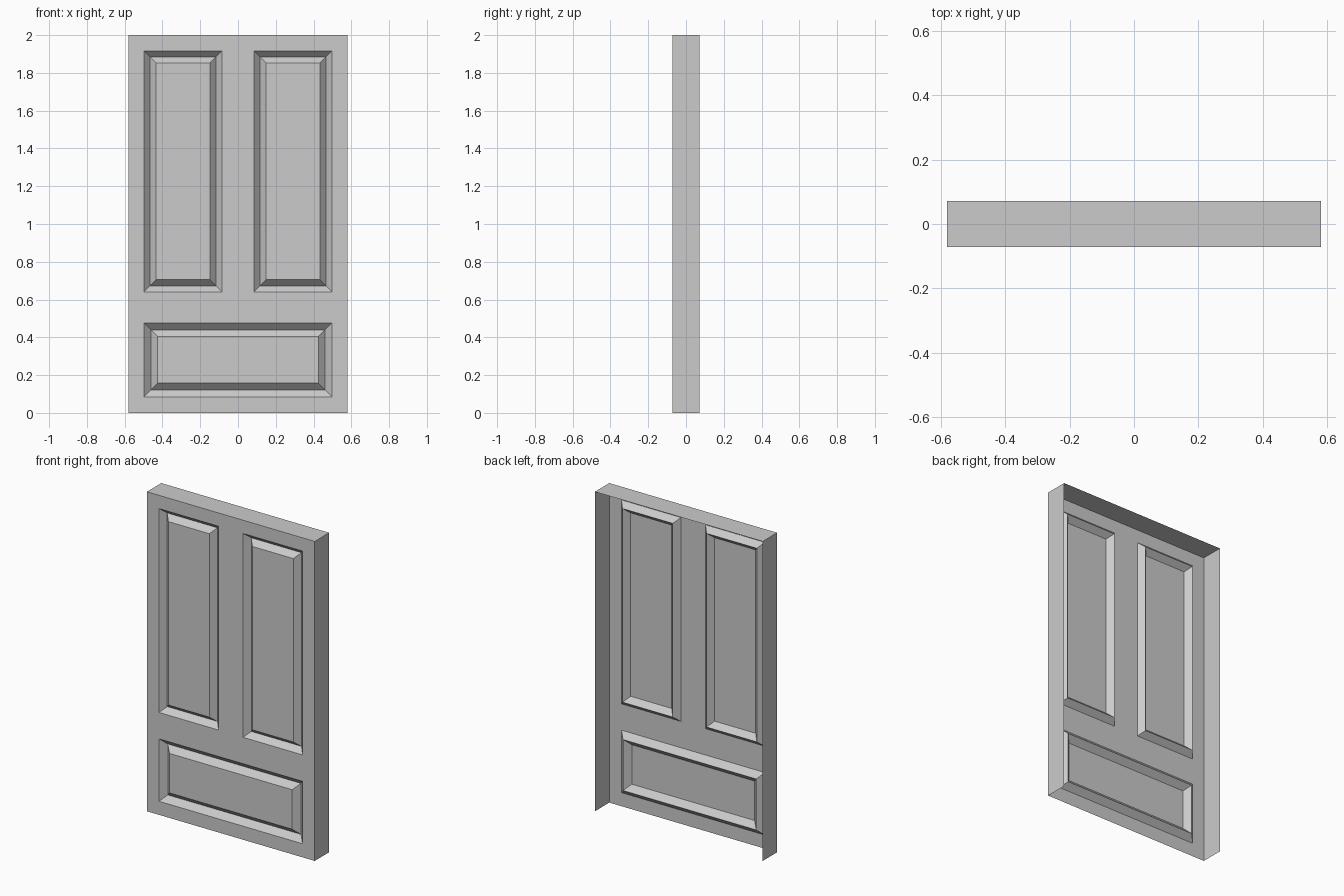
import bpy, bmesh

if "Cube" in bpy.data.objects:
    bpy.data.objects.remove(bpy.data.objects["Cube"])

HW, HD, H = 0.581, 0.071, 2.0      # half width, half depth, height


def finish(bm, name):
    me = bpy.data.meshes.new(name)
    bm.to_mesh(me)
    bm.free()
    ob = bpy.data.objects.new(name, me)
    bpy.context.collection.objects.link(ob)
    return ob


def v_groove(bm, faces, width, depth):
    """Sink a V-shaped moulding around a flat panel, returning to face level."""
    for dy in (depth, -depth):
        bmesh.ops.inset_region(bm, faces=faces, thickness=width, use_even_offset=True)
        verts = list({v for f in faces for v in f.verts})
        bmesh.ops.translate(bm, verts=verts, vec=(0, dy, 0))


# Door face: a grid of stiles and rails with moulded panels
xs = [-HW, -0.497, -0.085, 0.085, 0.497, HW]
zs = [0, 0.085, 0.476, 0.641, 1.917, H]
bm = bmesh.new()
grid = [[bm.verts.new((x, -HD, z)) for x in xs] for z in zs]
cell = {}
for j in range(5):
    for i in range(5):
        cell[i, j] = bm.faces.new((grid[j][i], grid[j][i + 1],
                                   grid[j + 1][i + 1], grid[j + 1][i]))
bm.normal_update()
v_groove(bm, [cell[1, 3]], 0.032, 0.035)                        # upper left panel
v_groove(bm, [cell[3, 3]], 0.032, 0.035)                        # upper right panel
v_groove(bm, [cell[i, 1] for i in (1, 2, 3)], 0.036, 0.035)     # lower panel
bmesh.ops.dissolve_limit(bm, angle_limit=0.01, verts=bm.verts[:], edges=bm.edges[:])
bmesh.ops.triangulate(bm, faces=[f for f in bm.faces if len(f.verts) > 4])
finish(bm, "door_face")

# Edge band: thin sides and top, open at the back and bottom
bm = bmesh.new()
profile = [(-HW, 0), (-HW, H), (HW, H), (HW, 0)]
pairs = [(bm.verts.new((x, -HD, z)), bm.verts.new((x, HD, z))) for x, z in profile]
for (a, b), (c, d) in zip(pairs, pairs[1:]):
    bm.faces.new((a, b, d, c))
bm.normal_update()
if bm.faces[:][1].normal.z < 0:
    bmesh.ops.reverse_faces(bm, faces=bm.faces[:])
finish(bm, "edge_band")
